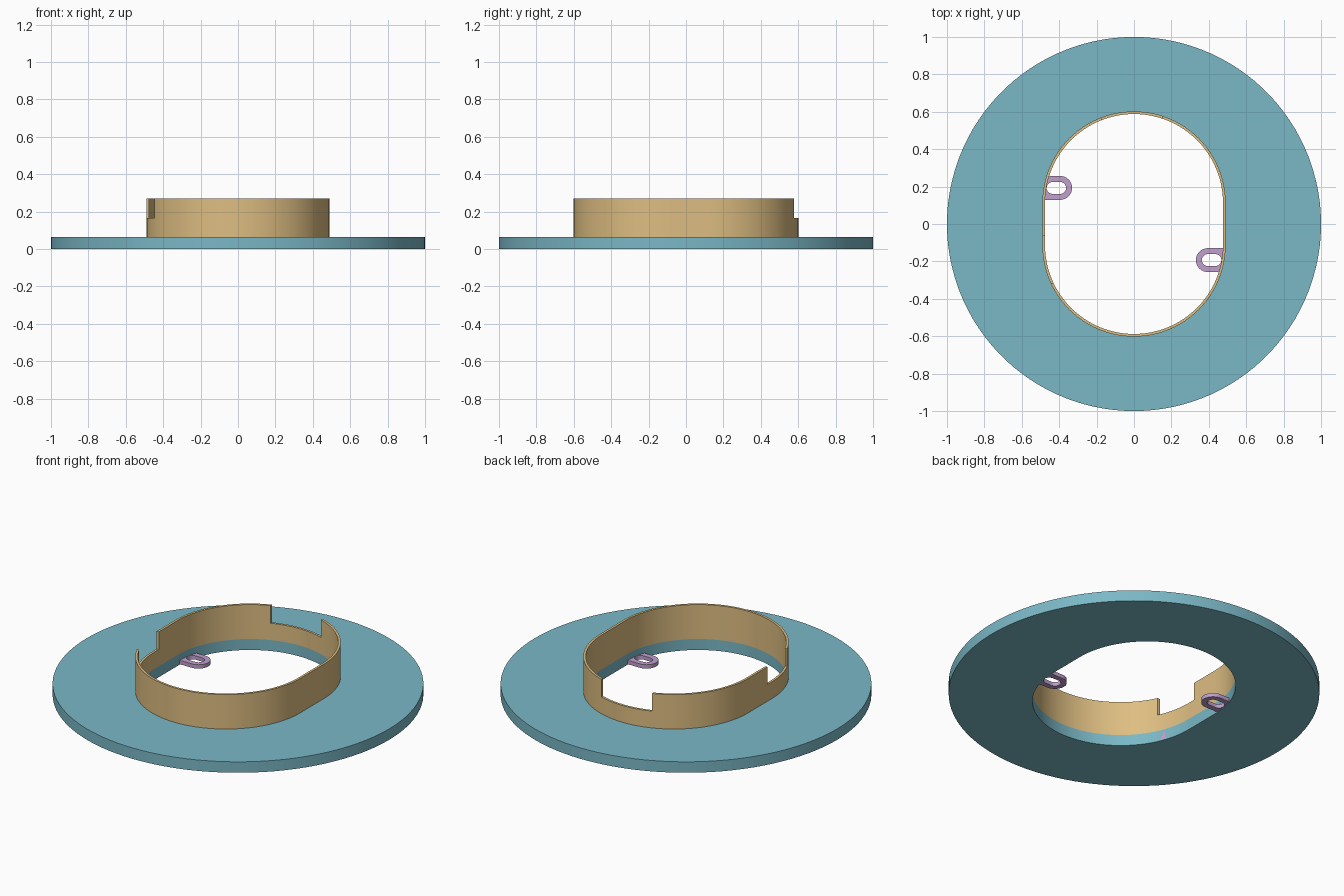
import bpy, bmesh, math

if "Cube" in bpy.data.objects:
    bpy.data.objects.remove(bpy.data.objects["Cube"])


def material(name, rgb):
    m = bpy.data.materials.new(name)
    m.diffuse_color = (*rgb, 1)
    m.use_nodes = True
    m.node_tree.nodes["Principled BSDF"].inputs["Base Color"].default_value = m.diffuse_color
    return m


TEAL = material("teal", (0.195, 0.479, 0.565))
TAN = material("tan", (0.73, 0.515, 0.223))
MAUVE = material("mauve", (0.527, 0.352, 0.604))


def stadium(radius, half, arc=48, side=12):
    """Closed outline: two half circles with centres at y = +-half, joined by straight sides."""
    pts = []
    for s in (1, -1):
        for i in range(arc + 1):
            a = math.pi * i / arc
            pts.append((s * radius * math.cos(a), s * (half + radius * math.sin(a))))
        for i in range(1, side):
            pts.append((-s * radius, s * half * (1 - 2 * i / side)))
    return pts


def ring(name, outer, inner, z0, z1, mat):
    """Flat ring between two outlines with equal point counts."""
    bm = bmesh.new()
    loops = [[bm.verts.new((x, y, z)) for x, y in pts]
             for pts, z in ((outer, z0), (outer, z1), (inner, z1), (inner, z0))]
    n = len(outer)
    for k in range(4):
        a, b = loops[k], loops[(k + 1) % 4]
        for i in range(n):
            j = (i + 1) % n
            bm.faces.new((a[i], a[j], b[j], b[i]))
    bmesh.ops.recalc_face_normals(bm, faces=bm.faces)
    return finish(name, bm, mat)


def finish(name, bm, mat):
    me = bpy.data.meshes.new(name)
    bm.to_mesh(me)
    bm.free()
    me.materials.append(mat)
    ob = bpy.data.objects.new(name, me)
    bpy.context.collection.objects.link(ob)
    return ob


def select(ob):
    bpy.ops.object.select_all(action='DESELECT')
    ob.select_set(True)
    bpy.context.view_layer.objects.active = ob


def cut_box(ob, x0, x1, y0, y1, z0, z1):
    """Cut a box-shaped notch out of an object."""
    bm = bmesh.new()
    bmesh.ops.create_cube(bm, size=1)
    for v in bm.verts:
        v.co = ((x0 + x1) / 2 + v.co.x * (x1 - x0),
                (y0 + y1) / 2 + v.co.y * (y1 - y0),
                (z0 + z1) / 2 + v.co.z * (z1 - z0))
    cutter = finish("notch_cutter", bm, TAN)
    cutter.hide_render = True
    select(ob)
    mod = ob.modifiers.new("notch", 'BOOLEAN')
    mod.operation, mod.solver, mod.object = 'DIFFERENCE', 'EXACT', cutter
    bpy.ops.object.modifier_apply(modifier=mod.name)
    bpy.data.objects.remove(cutter)


R_OUT, R_IN, HALF, TOP = 0.49, 0.476, 0.112, 0.065
bore = stadium(R_IN, HALF)

# Round flange with the oblong opening
rim = [(x / math.hypot(x, y), y / math.hypot(x, y)) for x, y in bore]
flange = ring("flange", rim, bore, 0, TOP, TEAL)

# Thin collar with a notch at the back and one on the left
collar = ring("collar", stadium(R_OUT, HALF), bore, TOP, 0.27, TAN)
cut_box(collar, -0.175, 0.152, 0.45, 0.75, 0.165, 0.4)
cut_box(collar, -0.6, -0.38, -0.315, -0.065, 0.165, 0.4)

parts = [flange, collar]
for side, s in (("left", 1), ("right", -1)):
    # Small loops reaching into the opening, rooted in the flange
    outer = [(s * (y - 0.435), s * (x + 0.193)) for x, y in stadium(0.064, 0.04, 16, 4)]
    hole = [(s * (y - 0.415), s * (x + 0.193)) for x, y in stadium(0.032, 0.02, 16, 4)]
    parts.append(ring(side + "_loop", outer, hole, 0.004, 0.027, MAUVE))

    # Small wedge mark lying on the wall of the opening
    bm = bmesh.new()
    tri = []
    for a, z in ((0.33, 0.004), (0.41, 0.004), (0.35, 0.06)):
        r = R_IN - 0.002
        tri.append(bm.verts.new((-s * r * math.cos(a), -s * (HALF + r * math.sin(a)), z)))
    face = bm.faces.new(tri)
    face.normal_update()
    if face.normal.x * s < 0:
        face.normal_flip()
    finish(side + "_wedge_mark", bm, MAUVE)

for ob in parts:
    select(ob)
    bpy.ops.object.shade_smooth_by_angle(angle=math.radians(30))
